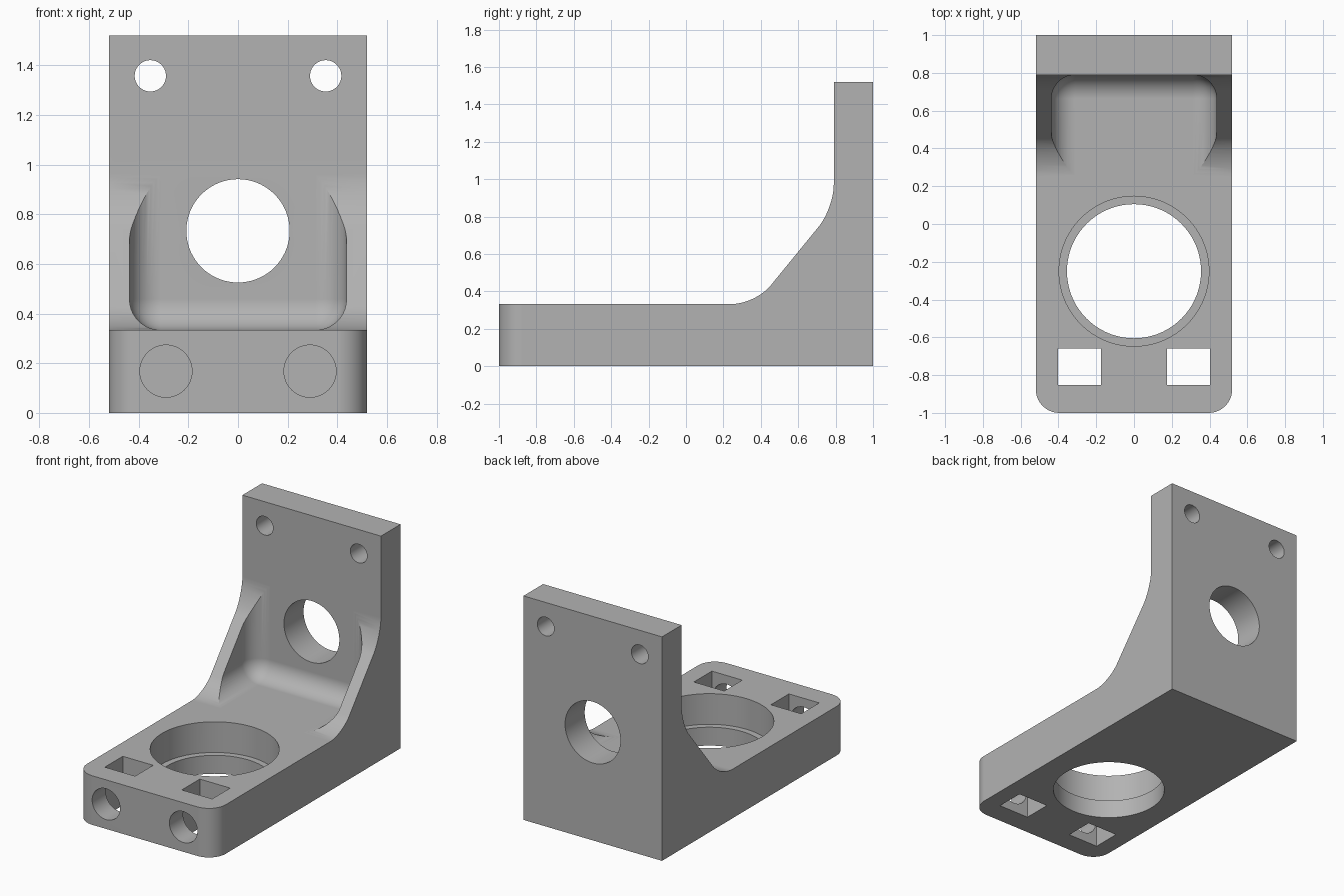
import bpy, bmesh
from math import pi
from mathutils import Vector, Matrix

cube = bpy.data.objects.get("Cube")
if cube:
    bpy.data.objects.remove(cube, do_unlink=True)

HALF_W, BASE_H, WALL_Y, HEIGHT, FILLET = 0.52, 0.333, 0.79, 1.52, 0.125

grey = bpy.data.materials.new("plain grey")
grey.use_nodes = True
colour = (0.45, 0.45, 0.45, 1)
grey.diffuse_color = colour
grey.node_tree.nodes["Principled BSDF"].inputs["Base Color"].default_value = colour


def finish(bm, name):
    bmesh.ops.recalc_face_normals(bm, faces=bm.faces)
    mesh = bpy.data.meshes.new(name)
    bm.to_mesh(mesh)
    bm.free()
    mesh.materials.append(grey)
    obj = bpy.data.objects.new(name, mesh)
    bpy.context.collection.objects.link(obj)
    return obj


def bevel(bm, edges, radius, segments=10):
    bmesh.ops.bevel(bm, geom=edges, offset=radius, offset_type='OFFSET',
                    segments=segments, profile=0.5, affect='EDGES')


def box(lo, hi):
    bm = bmesh.new()
    lo, hi = Vector(lo), Vector(hi)
    bmesh.ops.create_cube(bm, size=1, matrix=Matrix.Translation((lo + hi) / 2)
                          @ Matrix.Diagonal((*(hi - lo), 1)))
    return bm


def cylinder(name, centre, radius, length, along_y=False):
    bm = bmesh.new()
    turn = Matrix.Rotation(pi / 2 if along_y else 0, 4, 'X')
    bmesh.ops.create_cone(bm, cap_ends=True, segments=72, radius1=radius, radius2=radius,
                          depth=length, matrix=Matrix.Translation(centre) @ turn)
    return finish(bm, name)


def cut(target, cutter):
    mod = target.modifiers.new(cutter.name, 'BOOLEAN')
    mod.operation, mod.solver, mod.object = 'DIFFERENCE', 'EXACT', cutter
    cutter.hide_render = True
    bpy.context.view_layer.objects.active = target
    bpy.ops.object.modifier_apply(modifier=mod.name)
    bpy.data.objects.remove(cutter, do_unlink=True)


# L-shaped body with sloped side ribs, extruded across the width
profile = [(-1, 0), (1, 0), (1, HEIGHT), (WALL_Y, HEIGHT), (WALL_Y, 0.845),
           (0.372, BASE_H), (-1, BASE_H)]
bm = bmesh.new()
side = bm.faces.new([bm.verts.new((-HALF_W, y, z)) for y, z in profile])
new = bmesh.ops.extrude_face_region(bm, geom=[side])["geom"]
bmesh.ops.translate(bm, vec=(2 * HALF_W, 0, 0),
                    verts=[v for v in new if isinstance(v, bmesh.types.BMVert)])
bmesh.ops.recalc_face_normals(bm, faces=bm.faces)


def needs_rounding(edge):
    a, b = (v.co for v in edge.verts)
    front_corner = a.y < -0.99 and b.y < -0.99 and abs(a.x - b.x) < 0.01
    rib_bend = abs(a.x - b.x) > 0.1 and any(
        abs(a.y - y) < 0.001 and abs(a.z - z) < 0.001 for y, z in profile[4:6])
    return front_corner or rib_bend


bevel(bm, [e for e in bm.edges if needs_rounding(e)], FILLET)
body = finish(bm, "angle_bracket")

# Filleted recess between the ribs
FLOOR, BACK = BASE_H + 0.0005, WALL_Y - 0.0005
bm = box((-0.437, -0.3, FLOOR), (0.437, BACK, 2))
inner = []
for e in bm.edges:
    mid = (e.verts[0].co + e.verts[1].co) / 2
    on_floor, on_back, on_side = mid.z < FLOOR + 0.01, mid.y > BACK - 0.01, abs(mid.x) > 0.4
    if on_floor + on_back + on_side == 2:
        inner.append(e)
bevel(bm, inner, FILLET)
cut(body, finish(bm, "recess_cutter"))

# Stepped bore in the base and round opening in the wall
cut(body, cylinder("bore_cutter", (0, -0.25, 0.2), 0.355, 1))
cut(body, cylinder("counterbore_cutter", (0, -0.25, 0.125 + 0.25), 0.397, 0.5))
cut(body, cylinder("wall_opening_cutter", (0, 0.9, 0.733), 0.208, 0.6, True))

# Mirrored wall holes, nut pockets and front bolt holes
for s in (-1, 1):
    cut(body, cylinder("wall_hole_cutter", (s * 0.353, 0.9, 1.357), 0.063, 0.6, True))
    x0, x1 = sorted((s * 0.175, s * 0.403))
    cut(body, finish(box((x0, -0.853, -0.2), (x1, -0.66, 0.6)), "pocket_cutter"))
    cut(body, cylinder("bolt_hole_cutter", (s * 0.29, -0.95, 0.168), 0.105, 0.4, True))

# Smooth rounded surfaces, keeping the edges crisp
bpy.ops.object.select_all(action='DESELECT')
body.select_set(True)
bpy.context.view_layer.objects.active = body
bpy.ops.object.shade_smooth_by_angle(angle=pi / 7)
weighted = body.modifiers.new("weighted_normals", 'WEIGHTED_NORMAL')
weighted.keep_sharp = True
